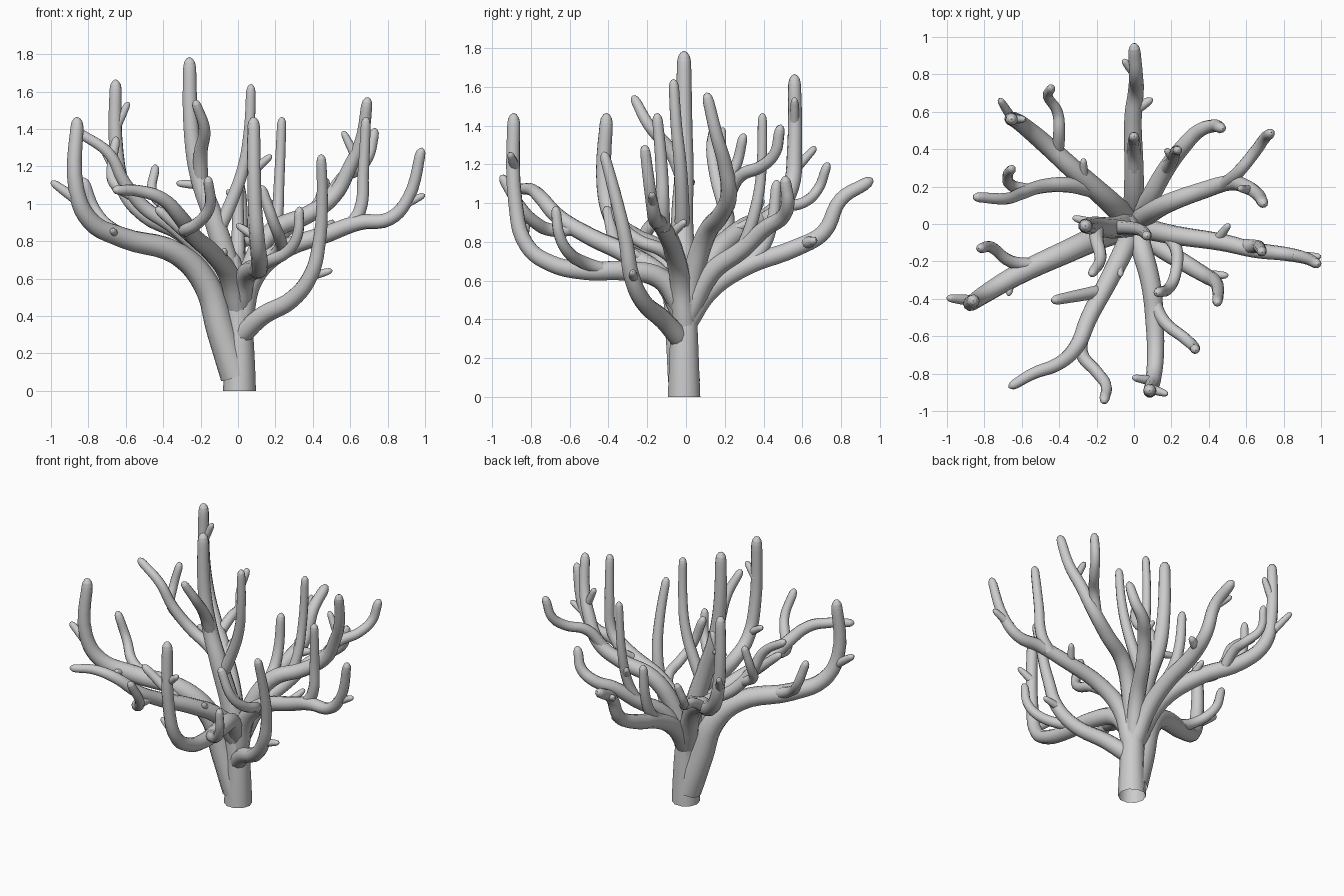
import bpy
from mathutils import Vector


def grow(name, r0, r1, *points):
    """Tapered round-tipped tube through the points."""
    pts = [Vector(p) for p in points]
    n = len(pts)
    radii = [r0 + (r1 - r0) * i / (n - 1) for i in range(n)]
    # rounded tip: pull the last point back, then add shrinking rings
    end, d = pts[-1], (pts[-1] - pts[-2]).normalized()
    pts[-1] = end - d * r1 * 1.6
    for back, k in ((0.8, 0.85), (0.25, 0.5), (0.0, 0.05)):
        pts.append(end - d * r1 * back)
        radii.append(r1 * k)
    cu = bpy.data.curves.new(name, 'CURVE')
    cu.dimensions = '3D'
    cu.bevel_depth = 1.0
    cu.bevel_resolution = 3
    cu.resolution_u = 5
    sp = cu.splines.new('BEZIER')
    sp.bezier_points.add(len(pts) - 1)
    for bp, p, r in zip(sp.bezier_points, pts, radii):
        bp.co, bp.radius = p, r
        bp.handle_left_type = bp.handle_right_type = 'AUTO'
    ob = bpy.data.objects.new(name, cu)
    bpy.context.collection.objects.link(ob)
    bpy.ops.object.select_all(action='DESELECT')
    ob.select_set(True)
    bpy.context.view_layer.objects.active = ob
    bpy.ops.object.convert(target='MESH')
    bpy.ops.object.shade_smooth()


def twig(a, b, r=0.026):
    a, b = Vector(a), Vector(b)
    grow("twig", r, r * 0.75, a, (a + b) / 2, b)


# trunk and the tall central branch
grow("trunk", 0.088, 0.055, (0.008, -0.01, 0), (0.008, -0.01, 0.2), (0.0, -0.01, 0.4),
     (-0.02, -0.01, 0.58), (-0.04, -0.01, 0.75))
grow("central_branch", 0.07, 0.036, (0, -0.01, 0.35), (-0.05, -0.01, 0.65), (-0.13, -0.02, 0.92),
     (-0.21, -0.01, 1.15), (-0.25, -0.01, 1.4), (-0.26, -0.01, 1.785))
grow("central_right_fork", 0.04, 0.026, (-0.11, -0.02, 0.85), (-0.04, -0.02, 1.0), (0.03, -0.03, 1.2),
     (0.06, -0.05, 1.4), (0.07, -0.065, 1.64))
grow("central_front_fork", 0.042, 0.026, (-0.2, -0.01, 1.12), (-0.2, -0.08, 1.27), (-0.18, -0.19, 1.4),
     (-0.23, -0.275, 1.555))
twig((-0.2, 0, 1.1), (-0.33, 0.035, 1.11))

# left branch
grow("left_branch", 0.085, 0.035, (-0.01, -0.01, 0.08), (-0.09, -0.03, 0.32), (-0.17, -0.06, 0.57),
     (-0.32, -0.13, 0.73), (-0.62, -0.27, 0.82), (-0.79, -0.37, 0.91), (-0.865, -0.42, 1.08),
     (-0.86, -0.41, 1.465))
grow("left_fork", 0.036, 0.027, (-0.52, -0.22, 0.8), (-0.66, -0.2, 0.86), (-0.76, -0.125, 0.96),
     (-0.83, -0.13, 1.14))
twig((-0.86, -0.41, 1.02), (-1.0, -0.395, 1.12), 0.03)
twig((-0.66, -0.29, 0.83), (-0.67, -0.385, 0.86))

# back left branch with a side limb
grow("back_left_branch", 0.065, 0.033, (-0.01, 0, 0.4), (-0.12, 0.11, 0.68), (-0.3, 0.27, 0.85),
     (-0.5, 0.45, 0.95), (-0.61, 0.54, 1.08), (-0.65, 0.56, 1.28), (-0.655, 0.56, 1.665))
grow("back_left_fork", 0.034, 0.024, (-0.41, 0.38, 0.9), (-0.4, 0.5, 0.98), (-0.41, 0.6, 1.0),
     (-0.46, 0.68, 1.07), (-0.44, 0.735, 1.21))
grow("left_rear_limb", 0.045, 0.027, (-0.2, 0.18, 0.76), (-0.36, 0.21, 0.89), (-0.5, 0.2, 0.98),
     (-0.61, 0.16, 1.12), (-0.69, 0.135, 1.27), (-0.86, 0.145, 1.39))
grow("left_rear_fork", 0.034, 0.025, (-0.57, 0.18, 1.05), (-0.66, 0.21, 1.11), (-0.675, 0.26, 1.2),
     (-0.65, 0.3, 1.36))
twig((-0.655, 0.56, 1.4), (-0.585, 0.56, 1.545))
twig((-0.65, 0.56, 1.17), (-0.72, 0.67, 1.29))
twig((-0.27, 0.22, 0.84), (-0.27, 0.35, 0.92))

# back branch
grow("back_branch", 0.06, 0.033, (0, 0, 0.38), (0, 0.12, 0.55), (0, 0.3, 0.67), (-0.005, 0.57, 0.77),
     (0.01, 0.71, 0.85), (0.01, 0.8, 1.02), (0, 0.965, 1.125))
grow("back_fork", 0.042, 0.028, (0, 0.27, 0.66), (0, 0.38, 0.75), (0, 0.44, 0.88), (0, 0.47, 1.12))
twig((0, 0.61, 0.79), (0.1, 0.67, 0.81), 0.032)
twig((0, 0.81, 1.02), (-0.06, 0.88, 1.07))

# back right branch
grow("back_right_branch", 0.055, 0.03, (0.01, 0.01, 0.42), (0.08, 0.13, 0.64), (0.17, 0.29, 0.76),
     (0.26, 0.41, 0.87), (0.35, 0.5, 0.93), (0.43, 0.525, 1.0), (0.475, 0.51, 1.14))
grow("back_right_fork", 0.036, 0.024, (0.17, 0.29, 0.76), (0.205, 0.34, 0.9), (0.22, 0.385, 1.12),
     (0.235, 0.395, 1.465))
twig((0.21, 0.35, 0.95), (0.17, 0.4, 1.02))

# right rear branch
grow("right_rear_branch", 0.06, 0.03, (0.01, 0, 0.4), (0.06, 0.04, 0.64), (0.18, 0.11, 0.85),
     (0.37, 0.18, 0.94), (0.51, 0.22, 1.04), (0.6, 0.2, 1.2), (0.66, 0.16, 1.34), (0.695, 0.105, 1.57))
grow("right_rear_fork", 0.035, 0.028, (0.48, 0.21, 1.02), (0.56, 0.28, 1.14), (0.65, 0.39, 1.19),
     (0.7, 0.46, 1.26), (0.735, 0.49, 1.405))
twig((0.63, 0.18, 1.25), (0.56, 0.19, 1.39))

# right branch
grow("right_branch", 0.06, 0.028, (0.02, -0.01, 0.38), (0.08, -0.03, 0.6), (0.22, -0.06, 0.74),
     (0.48, -0.1, 0.84), (0.65, -0.14, 0.9), (0.81, -0.16, 0.92), (0.91, -0.18, 1.03), (0.985, -0.215, 1.3))
grow("right_fork", 0.04, 0.027, (0.59, -0.12, 0.87), (0.65, -0.12, 0.96), (0.67, -0.125, 1.17),
     (0.685, -0.15, 1.465))
grow("right_inner_fork", 0.036, 0.028, (0.17, -0.05, 0.7), (0.225, -0.13, 0.76), (0.225, -0.25, 0.81),
     (0.19, -0.34, 0.9), (0.12, -0.37, 1.1))
twig((0.86, -0.17, 0.98), (1.0, -0.175, 1.05))
twig((0.44, -0.09, 0.83), (0.51, 0.0, 0.91))

# low front right branch
grow("front_right_branch", 0.055, 0.027, (0.02, -0.03, 0.3), (0.13, -0.12, 0.4), (0.29, -0.22, 0.49),
     (0.39, -0.28, 0.62), (0.435, -0.31, 0.8), (0.45, -0.36, 1.02), (0.445, -0.425, 1.265))
twig((0.38, -0.27, 0.61), (0.505, -0.275, 0.645))

# front branch
grow("front_branch", 0.06, 0.034, (0.01, -0.01, 0.45), (0.04, -0.13, 0.61), (0.09, -0.32, 0.65),
     (0.11, -0.52, 0.65), (0.115, -0.7, 0.69), (0.105, -0.82, 0.78), (0.09, -0.88, 1.0),
     (0.083, -0.89, 1.465))
grow("front_fork", 0.036, 0.026, (0.1, -0.4, 0.65), (0.16, -0.52, 0.69), (0.27, -0.61, 0.75),
     (0.32, -0.655, 0.84), (0.33, -0.675, 0.985))
twig((0.085, -0.88, 1.18), (0.18, -0.91, 1.26))
twig((0.1, -0.84, 0.82), (-0.01, -0.82, 0.89))

# front left branch
grow("front_left_branch", 0.06, 0.027, (0, -0.01, 0.42), (-0.05, -0.13, 0.62), (-0.14, -0.31, 0.74),
     (-0.24, -0.5, 0.83), (-0.31, -0.66, 0.93), (-0.41, -0.75, 1.03), (-0.54, -0.8, 1.07),
     (-0.67, -0.875, 1.075))
grow("front_left_fork", 0.037, 0.027, (-0.27, -0.57, 0.87), (-0.28, -0.69, 0.86), (-0.2, -0.79, 0.91),
     (-0.15, -0.86, 0.99), (-0.16, -0.955, 1.145))
twig((-0.18, -0.36, 0.76), (-0.44, -0.41, 0.98), 0.036)
twig((-0.09, -0.2, 0.68), (-0.07, -0.28, 0.76))
